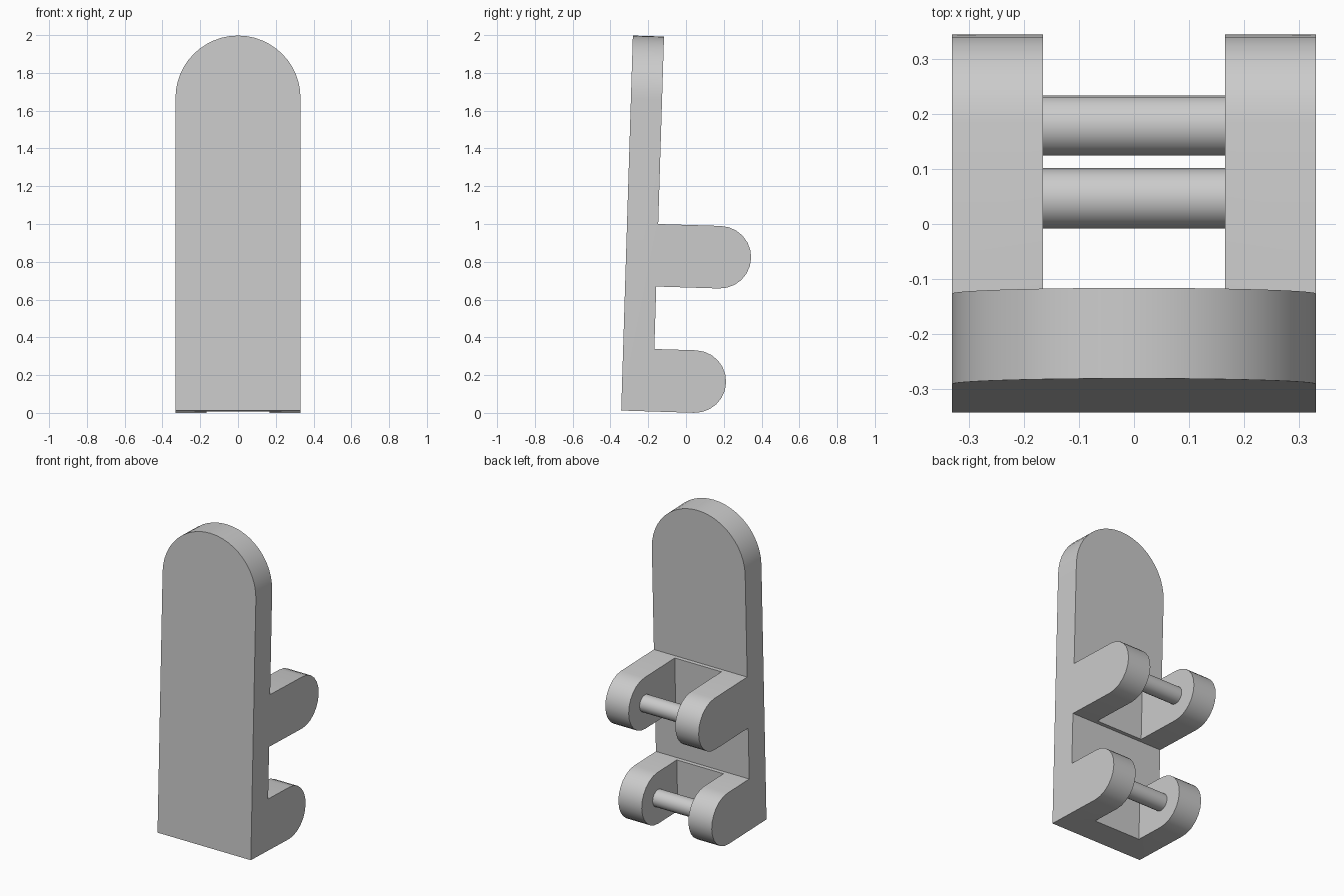
import bpy, bmesh
from math import sin, cos, pi, radians
from mathutils import Matrix

if "Cube" in bpy.data.objects:
    bpy.data.objects.remove(bpy.data.objects["Cube"], do_unlink=True)

HALF = 0.331            # half width of the plate
ARM = HALF / 2          # arm thickness and end radius
HEIGHT = 6 * HALF
THICK = 0.165
LEAN = Matrix.Translation((0, -0.343, 0.0125)) @ Matrix.Rotation(radians(-1.78), 4, "X")
ARMS = [(0.385, ARM), (0.497, 5 * ARM)]    # centres (y, z) of the rounded arm ends

grey = bpy.data.materials.new("plain grey")
grey.use_nodes = True
grey.diffuse_color = (0.6, 0.6, 0.6, 1)
grey.node_tree.nodes["Principled BSDF"].inputs["Base Color"].default_value = (0.6, 0.6, 0.6, 1)


def arc(cx, cy, r, start, end, steps=12):
    angles = [start + (end - start) * i / steps for i in range(steps + 1)]
    return [(cx + r * cos(a), cy + r * sin(a)) for a in angles]


def extrude(name, points, offset):
    """Solid made by sweeping a closed outline of 3D points along offset."""
    bm = bmesh.new()
    face = bm.faces.new([bm.verts.new(p) for p in points])
    new = bmesh.ops.extrude_face_region(bm, geom=[face])["geom"]
    bmesh.ops.translate(bm, vec=offset, verts=[v for v in new if isinstance(v, bmesh.types.BMVert)])
    bmesh.ops.recalc_face_normals(bm, faces=bm.faces)
    mesh = bpy.data.meshes.new(name)
    bm.to_mesh(mesh)
    bm.free()
    mesh.materials.append(grey)
    obj = bpy.data.objects.new(name, mesh)
    bpy.context.collection.objects.link(obj)
    return obj


def activate(obj):
    bpy.ops.object.select_all(action="DESELECT")
    obj.select_set(True)
    bpy.context.view_layer.objects.active = obj


def cut(obj, cutter, operation):
    cutter.hide_render = True
    activate(obj)
    mod = obj.modifiers.new("cut", "BOOLEAN")
    mod.object, mod.operation, mod.solver = cutter, operation, "EXACT"
    bpy.ops.object.modifier_apply(modifier=mod.name)
    bpy.data.objects.remove(cutter, do_unlink=True)


# Side outline: upright plate with two round-ended arms
side = [(0, 0)]
for y, z in ARMS:
    if z > ARM:
        side.append((THICK, z - ARM))
    side += arc(y, z, ARM, -pi / 2, pi / 2)
    side.append((THICK, z + ARM))
side += [(THICK, HEIGHT + 0.1), (0, HEIGHT + 0.1)]
body = extrude("plate_with_arms", [(-0.5, y, z) for y, z in side], (1, 0, 0))

# Front outline: straight sides and a semicircular top
front = [(-HALF, -0.1), (HALF, -0.1)] + arc(0, HEIGHT - HALF, HALF, 0, pi, 24)
cut(body, extrude("front_cutter", [(x, -0.2, z) for x, z in front], (0, 1.2, 0)), "INTERSECT")

# Open slot that splits each arm into a pair, leaving a thin ledge on the plate
slot = [(-ARM, -0.1), (ARM, -0.1), (ARM, 1.3), (-ARM, 1.3)]
cut(body, extrude("slot_cutter", [(x, 0.19, z) for x, z in slot], (0, 0.8, 0)), "DIFFERENCE")
parts = [body]

# Rods bridging each arm pair
for name, (y, z) in zip(("lower_rod", "upper_rod"), ARMS):
    ring = arc(y, z, 0.055, 0, 2 * pi, 16)[:-1]
    parts.append(extrude(name, [(-ARM, a, b) for a, b in ring], (2 * ARM, 0, 0)))

for part in parts:
    part.matrix_world = LEAN
    activate(part)
    bpy.ops.object.shade_smooth_by_angle(angle=radians(35))
